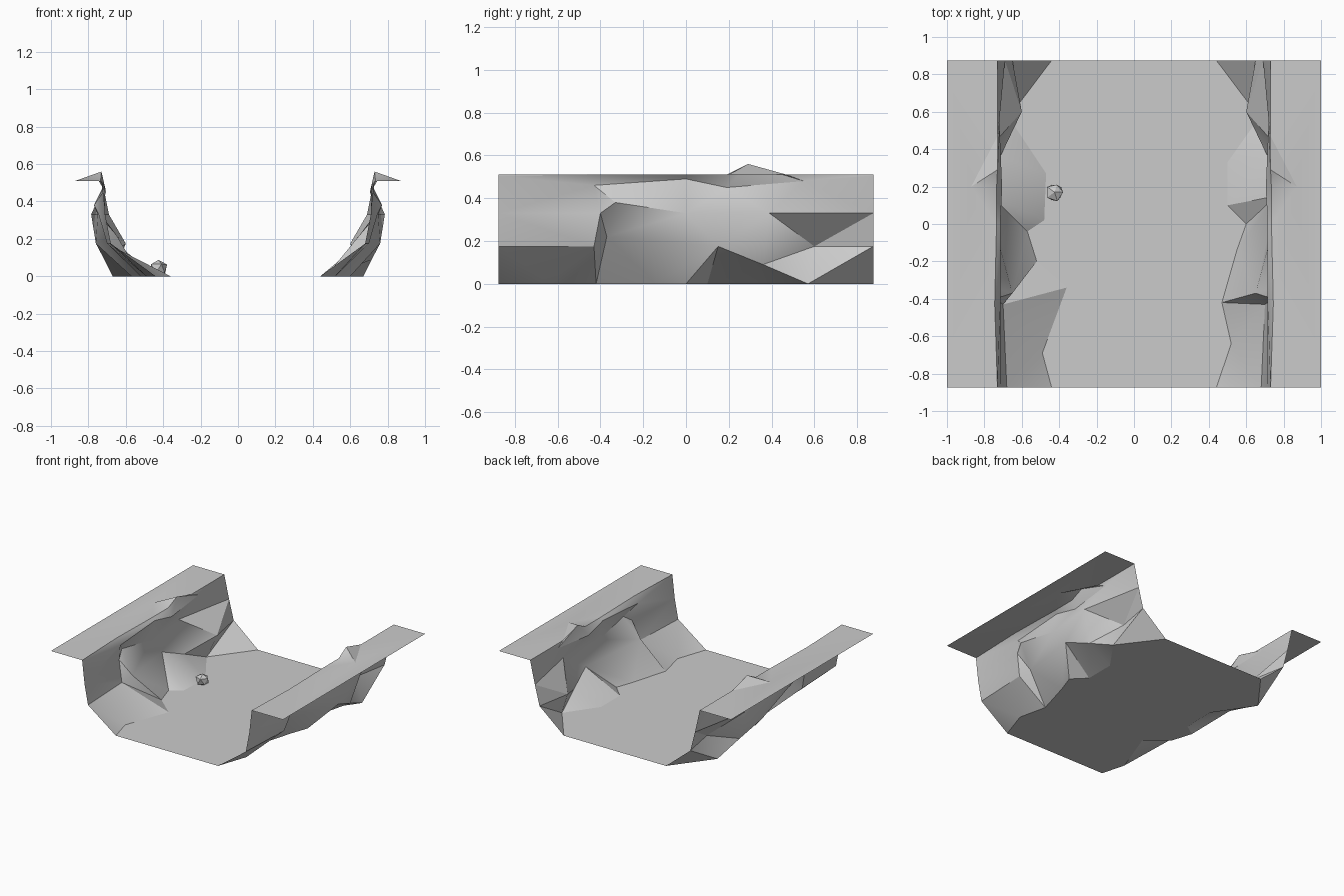
import bpy
import bmesh
import math
import random
from mathutils import Vector

random.seed(4)
cube = bpy.data.objects.get("Cube")
if cube:
    bpy.data.objects.remove(cube, do_unlink=True)

stone = bpy.data.materials.new("grey_stone")
stone.use_nodes = True
grey = (0.6, 0.6, 0.6, 1.0)
stone.diffuse_color = grey
stone.node_tree.nodes["Principled BSDF"].inputs["Base Color"].default_value = grey

END = 0.875      # half length of the valley
TOP = 0.51       # plateau height


def row(points, height):
    """Turn (y, x) or (y, x, z) entries into a line of points running along y."""
    return [Vector((p[1], p[0], p[2] if len(p) > 2 else height)) for p in points]


def zip_rows(bm, lower, upper):
    """Join two lines of vertices with triangles, always taking the shorter diagonal."""
    i = j = 0
    while i < len(lower) - 1 or j < len(upper) - 1:
        step_low = step_up = math.inf
        if i < len(lower) - 1:
            step_low = (lower[i + 1].co - upper[j].co).length
        if j < len(upper) - 1:
            step_up = (upper[j + 1].co - lower[i].co).length
        if step_low < step_up:
            bm.faces.new((lower[i], lower[i + 1], upper[j]))
            i += 1
        else:
            bm.faces.new((lower[i], upper[j + 1], upper[j]))
            j += 1


def finish(name, bm, smooth_angle):
    """Make a stone object out of the bmesh."""
    mesh = bpy.data.meshes.new(name)
    bm.to_mesh(mesh)
    bm.free()
    mesh.materials.append(stone)
    obj = bpy.data.objects.new(name, mesh)
    bpy.context.collection.objects.link(obj)
    bpy.ops.object.select_all(action='DESELECT')
    obj.select_set(True)
    bpy.context.view_layer.objects.active = obj
    bpy.ops.object.shade_smooth_by_angle(angle=math.radians(smooth_angle))
    return obj


def build_strip(name, rows, side, close_last=False):
    """Loft the rows into one surface on the given side of the valley."""
    bm = bmesh.new()
    lines = [[bm.verts.new((side * p.x, p.y, p.z)) for p in line] for line in rows]
    for lower, upper in zip(lines, lines[1:]):
        zip_rows(bm, lower, upper)
    if close_last:
        bm.faces.new(lines[-1])
    # Orient every face along the strip the way the valley interior sees it
    bm.normal_update()
    if side < 0:
        bmesh.ops.reverse_faces(bm, faces=bm.faces[:])
    return finish(name, bm, 30)


# Foot of each cliff, where it meets the valley floor
foot_left = row([(-END, .44), (-.64, .52), (-.42, .47), (-.14, .55), (0, .6),
                 (.1, .5), (.33, .5), (.57, .67), (END, .44)], 0)
foot_right = row([(-END, .44), (-.69, .49), (-.34, .36), (-.2, .52), (-.04, .57),
                  (.02, .48), (.27, .47), (.57, .67), (END, .44)], 0)

# Cliff lines from the lower slope to the lip, shared by both sides
lower_slope = row([(-END, .68), (-.43, .7), (-.37, .65, .22), (.15, .76),
                   (.36, .715, .09), (.6, .6), (END, .65)], .175)
middle = row([(-END, .71), (-.4, .745), (-.33, .77, .38), (0, .75),
              (.39, .785), (END, .69)], .33)
under_lip = row([(-END, .73, .505), (-.43, .715, .46), (0, .715, .49),
                 (.19, .705, .45), (.55, .72, .48), (END, .73, .505)], TOP)
lip = row([(-END, .73), (-.43, .745), (0, .735), (.19, .735),
           (.29, .73, .56), (.47, .73), (END, .73)], TOP)
outer = row([(-END, 1), (.2, .87), (END, 1)], TOP)

# Cliffs and the flat plateaus above them
for label, side, foot in (("left", 1, foot_left), ("right", -1, foot_right)):
    build_strip(label + "_cliff", [foot, lower_slope, middle, under_lip, lip], side)
    build_strip(label + "_plateau", [lip, outer], side, close_last=True)

# Valley floor
bm = bmesh.new()
outline = [(p.x, p.y, 0) for p in foot_left]
outline += [(-p.x, p.y, 0) for p in reversed(foot_right)]
ground = bm.faces.new([bm.verts.new(p) for p in outline])
bmesh.ops.triangulate(bm, faces=[ground])
finish("valley_floor", bm, 30)

# Small loose boulder beside the right cliff
bm = bmesh.new()
bmesh.ops.create_icosphere(bm, subdivisions=1, radius=.052)
for v in bm.verts:
    v.co *= random.uniform(.85, 1.1)
    v.co.z = max(v.co.z, -.04)
boulder = finish("boulder", bm, 10)
boulder.location = (-.425, .17, .04)
